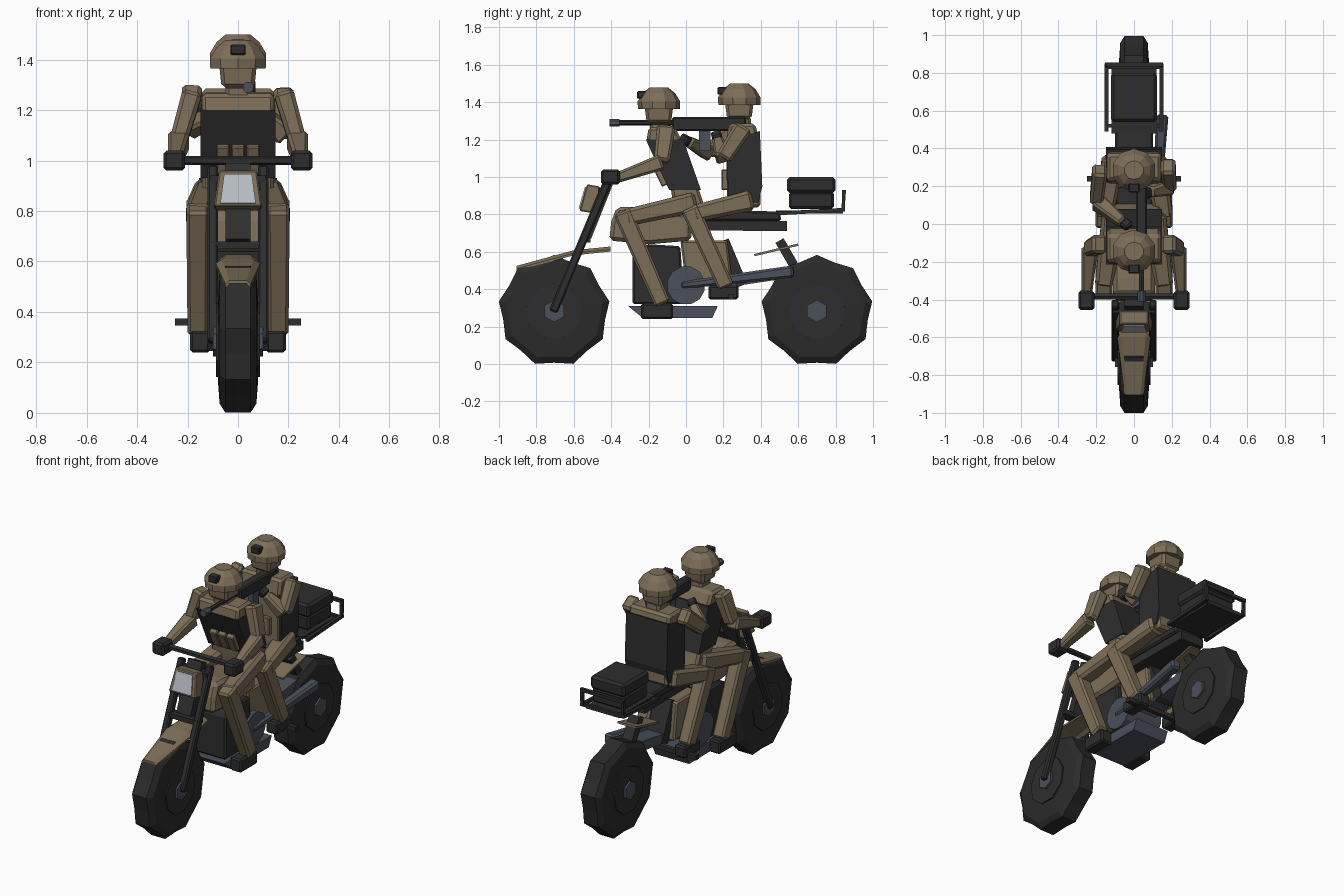
import bpy, bmesh, math
from mathutils import Vector as V


def mat(name, c):
    m = bpy.data.materials.new(name)
    m.diffuse_color = (*c, 1)
    return m


TAN = mat("tan", (0.205, 0.158, 0.098))
DARK = mat("dark gear", (0.027, 0.027, 0.028))
RUBBER = mat("rubber", (0.024, 0.024, 0.024))
STEEL = mat("blue grey metal", (0.07, 0.08, 0.105))
LENS = mat("lens", (0.48, 0.51, 0.56))


def loft(name, rings, m, bevel=0):
    """Solid skinned through equal-sized rings of points."""
    bm = bmesh.new()
    vs = [[bm.verts.new(p) for p in r] for r in rings]
    n = len(vs[0])
    for a, b in zip(vs, vs[1:]):
        for i in range(n):
            bm.faces.new((a[i], a[(i + 1) % n], b[(i + 1) % n], b[i]))
    bm.faces.new(vs[0][::-1])
    bm.faces.new(vs[-1])
    bmesh.ops.recalc_face_normals(bm, faces=bm.faces)
    me = bpy.data.meshes.new(name)
    bm.to_mesh(me)
    bm.free()
    me.materials.append(m)
    ob = bpy.data.objects.new(name, me)
    bpy.context.collection.objects.link(ob)
    if bevel:
        md = ob.modifiers.new("bevel", "BEVEL")
        md.width, md.segments, md.limit_method = bevel, 1, 'ANGLE'
        md.angle_limit = math.radians(40)
    return ob


def beam(name, a, b, w, d, m, w2=None, d2=None, bevel=0.0, sides=4):
    """Tapered bar from a to b: w across, d deep."""
    a, b = V(a), V(b)
    ax = (b - a).normalized()
    ref = V((1, 0, 0)) if abs(ax.x) < 0.9 else V((0, 1, 0))
    u = (ref - ax * ref.dot(ax)).normalized()
    v = ax.cross(u)
    k = 1 / math.cos(math.pi / sides) / 2
    rings = []
    for p, ww, dd in ((a, w, d), (b, w2 or w, d2 or d)):
        rings.append([p + u * ww * k * math.cos(t) + v * dd * k * math.sin(t)
                      for t in [math.pi * (2 * i + 1) / sides for i in range(sides)]])
    return loft(name, rings, m, bevel)


def box(name, x0, x1, y0, y1, z0, z1, m, bevel=0.0):
    q = [(x0, y0), (x1, y0), (x1, y1), (x0, y1)]
    return loft(name, [[(x, y, z) for x, y in q] for z in (z0, z1)], m, bevel)


def slab(name, prof, hw, m, bevel=0.0):
    """Side profile (y, z) extruded across x."""
    return loft(name, [[(x, y, z) for y, z in prof] for x in (-hw, hw)], m, bevel)


def sided():
    return (("left", 1), ("right", -1))


# Wheels: knobbly nine-sided tyre, disc and hex hub
WZ = 0.283
for end, cy in (("front", -0.705), ("rear", 0.70)):
    def ring(x, r, dent, n=18):
        return [(x, cy + r * (dent if i % 2 else 1) * math.sin(2 * math.pi * i / n),
                 WZ + r * (dent if i % 2 else 1) * math.cos(2 * math.pi * i / n)) for i in range(n)]
    prof = [(-0.08, 0.15, 1), (-0.073, 0.262, 0.94), (-0.05, 0.3, 0.92)]
    prof += [(-x, r, f) for x, r, f in prof[::-1]]
    loft(end + "_tyre", [ring(*p) for p in prof], RUBBER)
    loft(end + "_wheel_disc", [ring(x, 0.15, 1, 9) for x in (-0.088, 0.088)], DARK)
    loft(end + "_hub", [ring(x, 0.06, 1, 6) for x in (-0.1, 0.1)], STEEL)

# Fork, bars and headlight
for s, k in sided():
    beam("fork_leg_" + s, (k * 0.1, -0.71, 0.28), (k * 0.1, -0.42, 0.975), 0.04, 0.045, DARK, bevel=0.008)
    box("grip_" + s, *sorted((k * 0.21, k * 0.295)), -0.455, -0.353, 0.96, 1.04, DARK, 0.012)
beam("handlebar", (-0.28, -0.385, 1.0), (0.28, -0.385, 1.0), 0.032, 0.032, DARK, sides=6)
beam("steering_head", (0, -0.53, 0.68), (0, -0.41, 0.98), 0.1, 0.05, DARK)
box("lower_fork_crown", -0.11, 0.11, -0.57, -0.51, 0.65, 0.68, DARK)
box("upper_fork_crown", -0.11, 0.11, -0.47, -0.41, 0.91, 0.94, DARK)
beam("headlight_shell", (0, -0.52, 0.81), (0, -0.495, 0.955), 0.19, 0.1, TAN, 0.15, 0.07, 0.006)
beam("headlight_lens", (0, -0.567, 0.83), (0, -0.533, 0.945), 0.14, 0.015, LENS, 0.11, 0.015)

# Front fender: bent sheet with a folded cross-section
rings = []
for y, z, w in ((-0.905, 0.525, 0.05), (-0.6, 0.608, 0.088), (-0.405, 0.628, 0.07)):
    top = [(-w, z - 0.015), (-w * 0.7, z), (w * 0.7, z), (w, z - 0.015)]
    rings.append([(x, y, zz) for x, zz in top] + [(x, y, zz - 0.012) for x, zz in top[::-1]])
loft("front_fender", rings, TAN)

# Tank, side panels, engine and skid plate
slab("fuel_tank", [(-0.41, 0.66), (-0.40, 0.76), (-0.37, 0.84), (-0.29, 0.84), (0.03, 0.8),
                   (0.03, 0.66), (-0.2, 0.64)], 0.11, TAN, 0.02)
slab("side_panels", [(-0.03, 0.66), (0.22, 0.66), (0.25, 0.42), (0.0, 0.42)], 0.09, TAN, 0.01)
slab("engine_block", [(-0.285, 0.6), (-0.2, 0.64), (-0.03, 0.63), (-0.01, 0.32), (-0.285, 0.32)], 0.11, DARK, 0.01)
beam("engine_cover", (-0.125, 0, 0.42), (0.125, 0, 0.42), 0.2, 0.2, STEEL, sides=12)
slab("skid_plate", [(-0.31, 0.31), (-0.23, 0.245), (0.14, 0.245), (0.17, 0.31)], 0.12, STEEL)
beam("exhaust", (0.11, -0.03, 0.42), (0.15, 0.575, 0.495), 0.04, 0.04, STEEL, 0.065, 0.065, 0.012)
beam("swing_arm", (0, 0.15, 0.43), (0, 0.55, 0.49), 0.11, 0.06, STEEL)
beam("frame_rail", (0, 0.2, 0.66), (0, 0.3, 0.42), 0.12, 0.06, DARK)
beam("footpegs", (-0.25, 0.24, 0.36), (0.25, 0.24, 0.36), 0.028, 0.028, DARK)

# Seat, rear fender, rack and cargo box
slab("seat", [(0.02, 0.8), (0.1, 0.825), (0.5, 0.815), (0.51, 0.765), (0.05, 0.765)], 0.1, DARK, 0.01)
slab("seat_base", [(0.0, 0.765), (0.54, 0.765), (0.54, 0.71), (0.05, 0.715)], 0.085, DARK)
beam("fender_bracket", (0, 0.5, 0.66), (0, 0.575, 0.53), 0.07, 0.05, DARK)
beam("rear_fender", (0, 0.365, 0.582), (0, 0.6, 0.638), 0.13, 0.012, TAN)
for s, k in sided():
    beam("rack_rail_" + s, (k * 0.145, 0.49, 0.805), (k * 0.145, 0.85, 0.825), 0.02, 0.02, DARK)
    beam("rack_post_" + s, (k * 0.145, 0.84, 0.82), (k * 0.145, 0.845, 0.93), 0.018, 0.018, DARK)
for i, (y, z) in enumerate(((0.845, 0.92), (0.83, 0.82), (0.52, 0.807))):
    beam("rack_bar_%d" % i, (-0.15, y, z), (0.15, y, z), 0.02, 0.02, DARK)
box("rack_plate", -0.12, 0.12, 0.48, 0.84, 0.805, 0.82, DARK)
box("cargo_box", -0.115, 0.115, 0.55, 0.79, 0.83, 0.92, DARK, 0.012)
box("cargo_lid", -0.122, 0.122, 0.54, 0.8, 0.915, 1.0, DARK, 0.015)


# Heads with helmets
def head(who, y, rim):
    dome = []
    for z, r in ((0, 0.112), (0.04, 0.114), (0.085, 0.086), (0.114, 0.05)):
        dome.append([(r * 1.03 * math.cos(t), y + r * math.sin(t), rim + z)
                     for t in [math.pi * (2 * i + 1) / 10 for i in range(10)]])
    loft(who + "_helmet", dome, TAN)
    box(who + "_helmet_mount", -0.03, 0.03, y - 0.117, y - 0.07, rim + 0.055, rim + 0.095, DARK, 0.005)
    beam(who + "_head", (0, y, rim - 0.075), (0, y, rim + 0.02), 0.13, 0.13, TAN, 0.15, 0.155, 0.015)
    beam(who + "_neck", (0, y + 0.01, rim - 0.13), (0, y + 0.005, rim - 0.06), 0.1, 0.11, TAN, bevel=0.015)


head("driver", -0.145, 1.364)
head("passenger", 0.285, 1.385)


# Arms and legs
def arm(who, s, shoulder, elbow, hand, glove=True):
    beam(who + "_upper_arm_" + s, shoulder, elbow, 0.08, 0.1, TAN, 0.07, 0.085, 0.015)
    beam(who + "_forearm_" + s, elbow, hand, 0.085, 0.085, TAN, 0.055, 0.055, 0.012)
    if glove:
        beam(who + "_glove_" + s, hand, V(hand) + (V(hand) - V(elbow)).normalized() * 0.05,
             0.055, 0.055, DARK, bevel=0.01)


def leg(who, s, k, hip, knee, ankle, foot):
    p = [V((k * x, y, z)) for x, y, z in (hip, knee, ankle)]
    beam(who + "_thigh_" + s, p[0], p[1], 0.12, 0.11, TAN, 0.095, 0.09, 0.018)
    beam(who + "_shin_" + s, p[1] + V((0, -0.01, 0.035)), p[2], 0.09, 0.1, TAN, 0.08, 0.085, 0.012)
    y0, y1, z0, z1 = foot
    box(who + "_boot_" + s, *sorted((k * 0.11, k * 0.19)), y0, y1, z0, z1, DARK, 0.01)


for s, k in sided():
    arm("driver", s, (k * 0.18, -0.105, 1.27), (k * 0.235, -0.13, 1.08), (k * 0.25, -0.37, 0.995), False)
    leg("driver", s, k, (0.11, 0.05, 0.865), (0.16, -0.33, 0.78), (0.16, -0.125, 0.32), (-0.24, -0.07, 0.24, 0.325))
    leg("passenger", s, k, (0.11, 0.35, 0.875), (0.16, 0.03, 0.8), (0.155, 0.215, 0.41), (0.12, 0.28, 0.345, 0.42))
arm("passenger", "left", (0.18, 0.31, 1.27), (0.19, 0.2, 1.1), (0.08, 0.17, 1.2))
arm("passenger", "right", (-0.18, 0.29, 1.27), (-0.2, 0.12, 1.13), (-0.06, 0.01, 1.19))

# Driver torso leaning forward, with vest and pouches
slab("driver_torso", [(-0.21, 1.2), (-0.2, 1.265), (-0.06, 1.27), (-0.025, 1.2), (0.07, 0.93),
                      (0.11, 0.81), (-0.06, 0.81), (-0.08, 0.93)], 0.143, TAN, 0.015)
slab("driver_vest", [(-0.215, 1.2), (-0.015, 1.2), (0.08, 0.93), (-0.09, 0.93)], 0.148, DARK)
for i in (-1, 0, 1):
    beam("driver_pouch_%d" % (i + 2), (i * 0.06, -0.11, 0.955), (i * 0.06, -0.16, 1.06), 0.052, 0.04, TAN, bevel=0.005)

# Passenger torso upright, with vest
slab("passenger_torso", [(0.215, 1.2), (0.23, 1.285), (0.37, 1.285), (0.39, 1.2), (0.4, 0.84),
                         (0.22, 0.82)], 0.143, TAN, 0.015)
slab("passenger_vest", [(0.22, 1.19), (0.27, 1.21), (0.395, 1.245), (0.408, 0.95), (0.385, 0.86),
                        (0.225, 0.86)], 0.148, DARK)
for i in (-1, 0, 1):
    box("passenger_pouch_%d" % (i + 2), i * 0.06 - 0.026, i * 0.06 + 0.026, 0.19, 0.23, 0.93, 1.04, TAN, 0.005)

# Long gun carried by the passenger
GX = 0.04
box("gun_body", GX - 0.03, GX + 0.03, -0.075, 0.32, 1.245, 1.32, DARK, 0.008)
beam("gun_barrel", (GX, -0.36, 1.29), (GX, -0.07, 1.29), 0.025, 0.025, DARK, sides=6)
beam("gun_muzzle", (GX, -0.41, 1.29), (GX, -0.355, 1.29), 0.042, 0.042, STEEL, sides=8)
box("gun_magazine", GX - 0.018, GX + 0.018, 0.07, 0.13, 1.14, 1.25, STEEL)
